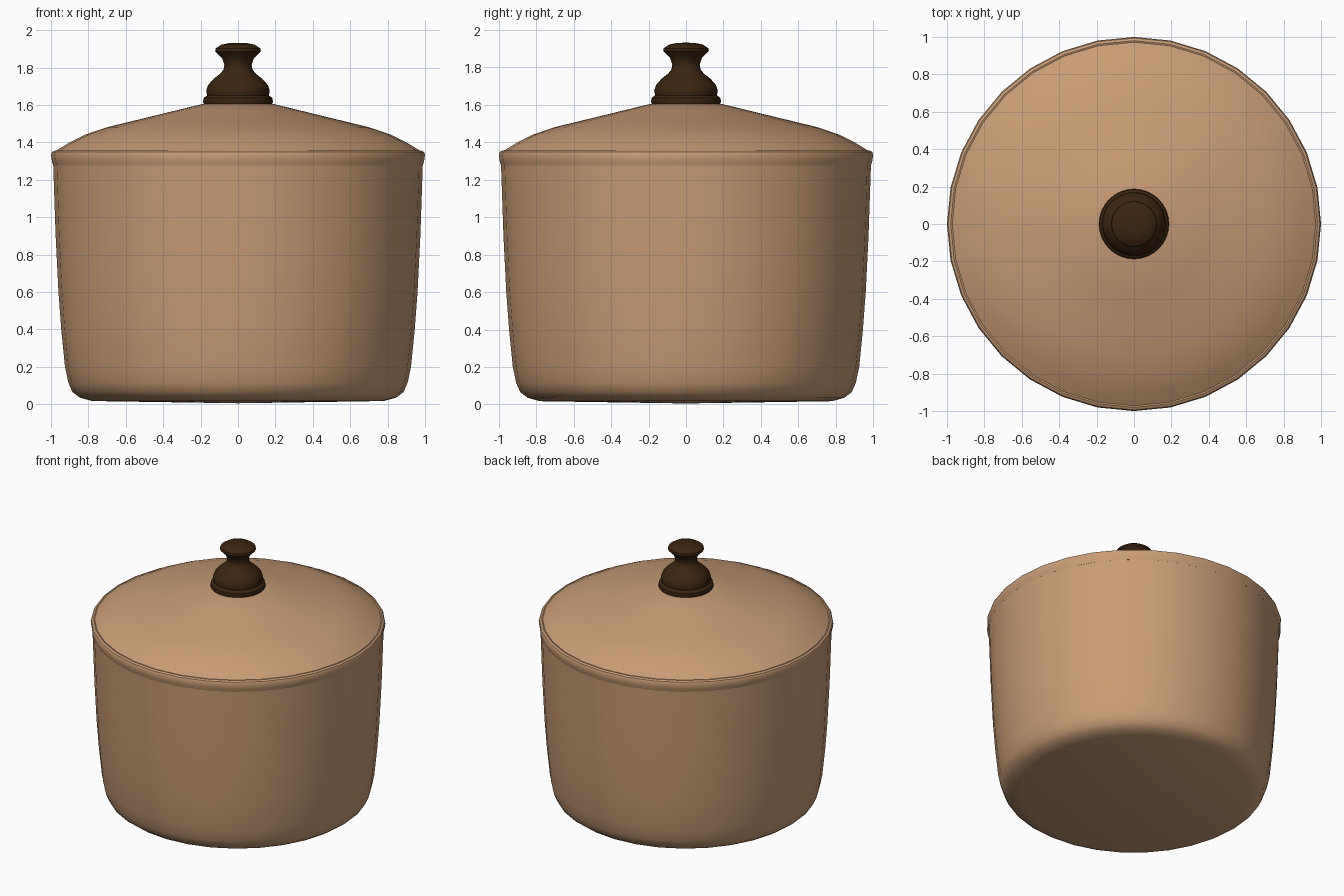
import bpy
import bmesh
import math

cube = bpy.data.objects.get("Cube")
if cube:
    bpy.data.objects.remove(cube, do_unlink=True)


def material(name, colour, roughness):
    mat = bpy.data.materials.new(name)
    mat.use_nodes = True
    mat.diffuse_color = (*colour, 1)
    shader = next(n for n in mat.node_tree.nodes if n.type == 'BSDF_PRINCIPLED')
    shader.inputs["Base Color"].default_value = (*colour, 1)
    shader.inputs["Roughness"].default_value = roughness
    return mat


def lathe(name, profile, sides, mat, sharp=40):
    """Spin an (r, z) profile around the z axis; smooth shade with sharp edges kept."""
    bm = bmesh.new()
    verts = [bm.verts.new((r, 0, z)) for r, z in profile]
    edges = [bm.edges.new(pair) for pair in zip(verts, verts[1:])]
    bmesh.ops.spin(bm, geom=verts + edges, cent=(0, 0, 0), axis=(0, 0, 1),
                   angle=math.tau, steps=sides, use_merge=True)
    bmesh.ops.remove_doubles(bm, verts=bm.verts, dist=0.0005)
    bmesh.ops.recalc_face_normals(bm, faces=bm.faces)
    mesh = bpy.data.meshes.new(name)
    bm.to_mesh(mesh)
    bm.free()
    mesh.materials.append(mat)
    obj = bpy.data.objects.new(name, mesh)
    bpy.context.collection.objects.link(obj)
    bpy.ops.object.select_all(action='DESELECT')
    obj.select_set(True)
    bpy.context.view_layer.objects.active = obj
    bpy.ops.object.shade_smooth_by_angle(angle=math.radians(sharp))
    return obj


clay = material("tan clay", (0.58, 0.33, 0.175), 0.6)
wood = material("dark wood", (0.045, 0.018, 0.005), 0.5)

# Pot: shallow rounded base, tapered wall, hollow inside
lathe("pot_body", [
    (0, 0.005), (0.78, 0.017), (0.845, 0.035), (0.885, 0.065), (0.907, 0.115),
    (0.925, 0.2), (0.945, 0.4), (0.96, 0.6), (0.975, 0.9), (0.988, 1.28),
    (0.93, 1.28), (0.89, 0.4), (0.82, 0.1), (0, 0.07)], 32, clay)

# Rolled rim band around the mouth
lathe("pot_rim", [
    (0.93, 1.275), (0.988, 1.275), (0.995, 1.3), (1.0, 1.335), (0.994, 1.349),
    (0.98, 1.356), (0.965, 1.352), (0.93, 1.34), (0.93, 1.275)], 32, clay)

# Domed lid: rounded shoulder rising into a shallow cone
lathe("lid", [
    (0, 1.33), (0.972, 1.33), (0.972, 1.356), (0.9, 1.4), (0.815, 1.442),
    (0.7, 1.481), (0.56, 1.515), (0.375, 1.56), (0.19, 1.605), (0, 1.61)], 32, clay)

# Turned knob: collar, bulb, narrow neck and flared cap
lathe("lid_knob", [
    (0, 1.59), (0.18, 1.6), (0.187, 1.615), (0.184, 1.637), (0.165, 1.65),
    (0.17, 1.675), (0.16, 1.706), (0.13, 1.74), (0.095, 1.767), (0.077, 1.79),
    (0.073, 1.815), (0.085, 1.85), (0.122, 1.887), (0.12, 1.902), (0.09, 1.922),
    (0.045, 1.931), (0, 1.932)], 32, wood)
